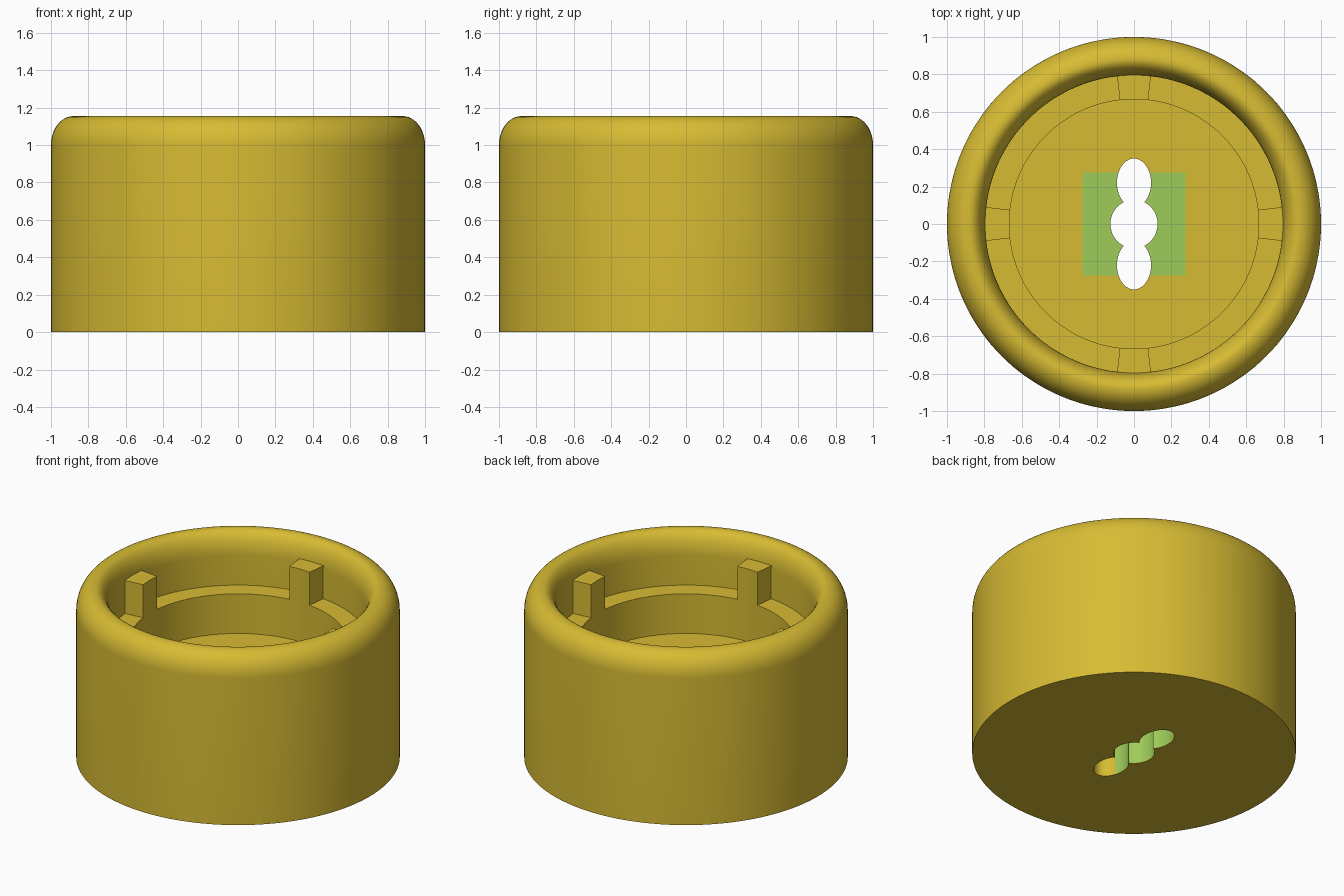
import bpy, bmesh, math
from math import sin, cos, pi

if "Cube" in bpy.data.objects:
    bpy.data.objects.remove(bpy.data.objects["Cube"])

SEG = 144
FLOOR, LEDGE, TAB_TOP, TOP = 0.53, 0.80, 1.025, 1.155
R_PIT, R_WALL, R_CREST = 0.667, 0.795, 0.88
SKIN = 0.004


def material(name, rgb):
    m = bpy.data.materials.new(name)
    m.diffuse_color = (*rgb, 1)
    m.use_nodes = True
    m.node_tree.nodes["Principled BSDF"].inputs["Base Color"].default_value = m.diffuse_color
    return m


yellow = material("mustard yellow", (0.679, 0.497, 0.033))
green = material("light green", (0.342, 0.604, 0.102))


def finish(bm, name, mat):
    bmesh.ops.recalc_face_normals(bm, faces=bm.faces[:])
    me = bpy.data.meshes.new(name)
    bm.to_mesh(me)
    bm.free()
    me.materials.append(mat)
    ob = bpy.data.objects.new(name, me)
    bpy.context.collection.objects.link(ob)
    return ob


def box(name, half, z0, z1, mat):
    bm = bmesh.new()
    bmesh.ops.create_cube(bm, size=1)
    for v in bm.verts:
        v.co = (v.co.x * 2 * half, v.co.y * 2 * half, z0 if v.co.z < 0 else z1)
    return finish(bm, name, mat)


def oval(name, y, rx, ry, mat):
    bm = bmesh.new()
    bmesh.ops.create_cone(bm, cap_ends=True, segments=64, radius1=1, radius2=1, depth=2)
    for v in bm.verts:
        v.co = (v.co.x * rx, v.co.y * ry + y, v.co.z)
    return finish(bm, name, mat)


def activate(ob):
    bpy.ops.object.select_all(action='DESELECT')
    ob.select_set(True)
    bpy.context.view_layer.objects.active = ob


def cut(ob, cutter):
    activate(ob)
    mod = ob.modifiers.new("cut", 'BOOLEAN')
    mod.operation, mod.solver, mod.object = 'DIFFERENCE', 'EXACT', cutter
    bpy.ops.object.modifier_apply(modifier=mod.name)


# Cup body: revolved profile with rounded rim, inner ledge and pit
profile = [(0, 0), (1, 0)]
for i in range(13):
    a = pi / 2 * i / 12
    profile.append((R_CREST + (1 - R_CREST) * cos(a), 1.0 + (TOP - 1.0) * sin(a)))
for i in range(1, 13):
    a = pi / 2 * (1 + i / 12)
    profile.append((R_CREST + (R_CREST - R_WALL) * cos(a), 1.0 + (TOP - 1.0) * sin(a)))
profile += [(R_WALL, LEDGE), (R_PIT, LEDGE), (R_PIT, FLOOR), (0, FLOOR)]
bm = bmesh.new()
vs = [bm.verts.new((r, 0, z)) for r, z in profile]
es = [bm.edges.new(p) for p in zip(vs, vs[1:])]
bmesh.ops.spin(bm, geom=vs + es, cent=(0, 0, 0), axis=(0, 0, 1),
               angle=2 * pi, steps=SEG, use_merge=False)
bmesh.ops.remove_doubles(bm, verts=bm.verts[:], dist=1e-4)
body = finish(bm, "cup_body", yellow)

# Square insert set flush in the pit floor
insert = box("square_insert", 0.275, SKIN, FLOOR, green)
pocket = box("pocket_cutter", 0.275, SKIN, FLOOR + 0.1, green)
cut(body, pocket)

# Three-lobed slot through body and insert
cutters = [pocket]
for y, rx, ry in ((0, 0.126, 0.13), (0.22, 0.091, 0.13), (-0.22, 0.091, 0.13)):
    c = oval("slot_cutter", y, rx, ry, green)
    cutters.append(c)
    cut(body, c)
    cut(insert, c)
for c in cutters:
    bpy.data.objects.remove(c)

# Four locking tabs standing on the ledge
HALF = math.radians(6.5)
for k in range(4):
    bm = bmesh.new()
    ring = []
    for r, sign in ((R_PIT, 1), (R_WALL + 0.012, -1)):
        for i in range(-2, 3):
            a = k * pi / 2 + sign * i / 2 * HALF
            ring.append((r * cos(a), r * sin(a)))
    low = [bm.verts.new((x, y, LEDGE - 0.005)) for x, y in ring]
    high = [bm.verts.new((x, y, TAB_TOP)) for x, y in ring]
    bm.faces.new(low)
    bm.faces.new(high)
    n = len(ring)
    for i in range(n):
        j = (i + 1) % n
        bm.faces.new((low[i], low[j], high[j], high[i]))
    finish(bm, f"locking_tab_{k + 1}", yellow)

# Smooth curved surfaces, keep edges crisp
for ob in list(bpy.context.scene.objects):
    activate(ob)
    bpy.ops.object.shade_smooth_by_angle(angle=math.radians(30))
